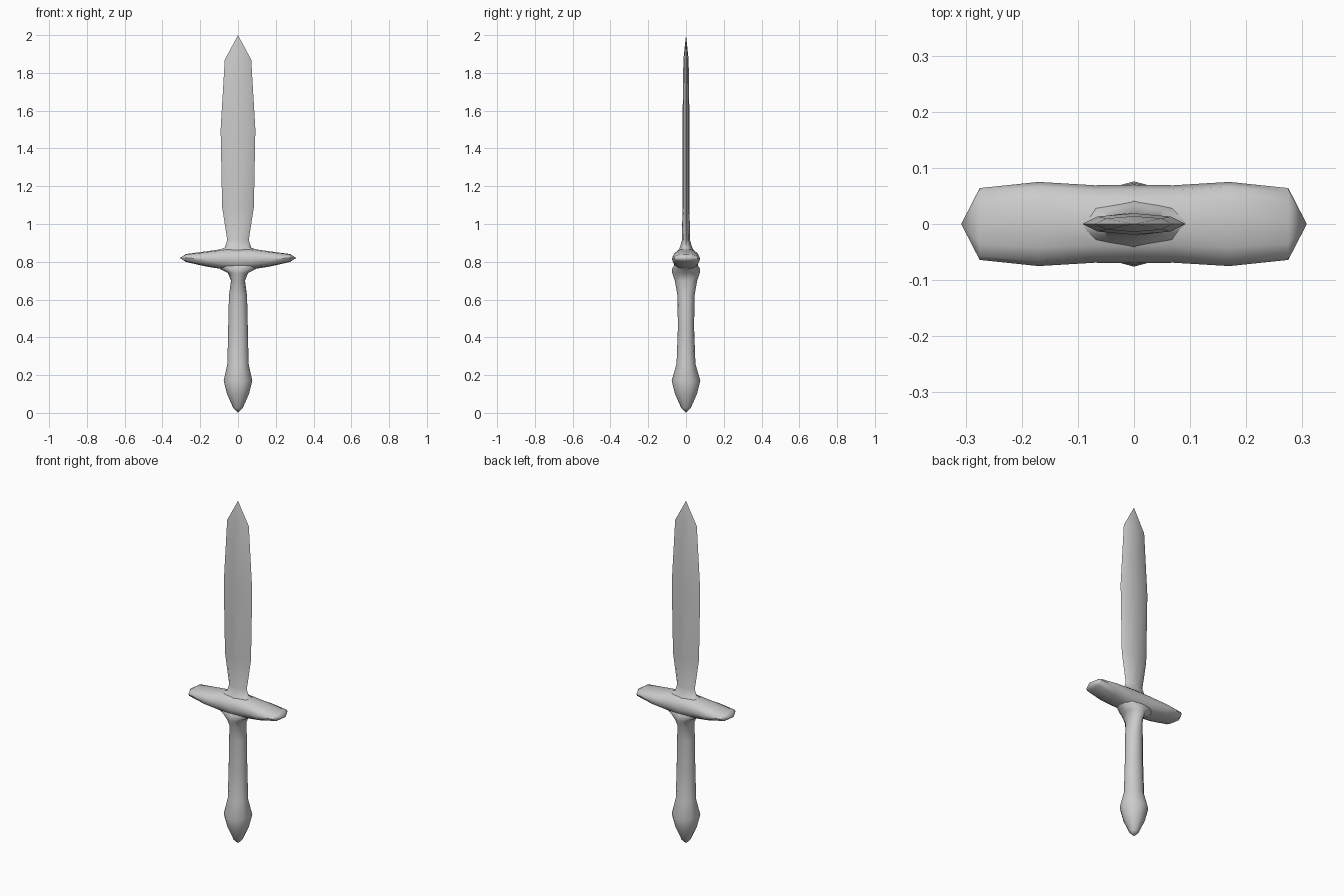
import bpy, math
from mathutils import Vector

if "Cube" in bpy.data.objects:
    bpy.data.objects.remove(bpy.data.objects["Cube"])


def loft(name, sections, sides, place, start, end, power=1.0, angle=50):
    """Skin rings of (position, half_u, half_v[, centre]) and close with points."""
    verts, faces = [], []

    def shaped(value):
        return math.copysign(abs(value) ** power, value)

    for t, hu, hv, *c in sections:
        for i in range(sides):
            a = 2 * math.pi * i / sides
            u, v = hu * shaped(math.cos(a)), hv * shaped(math.sin(a))
            verts.append(place(t, u, v + (c[0] if c else 0)))
    n = len(sections)
    for r in range(n - 1):
        for i in range(sides):
            j = (i + 1) % sides
            faces.append((r * sides + i, r * sides + j,
                          (r + 1) * sides + j, (r + 1) * sides + i))
    # End points
    verts += [start, end]
    s, e, last = n * sides, n * sides + 1, (n - 1) * sides
    for i in range(sides):
        j = (i + 1) % sides
        faces.append((s, j, i))
        faces.append((e, last + i, last + j))
    mesh = bpy.data.meshes.new(name)
    mesh.from_pydata([Vector(v) for v in verts], [], faces)
    obj = bpy.data.objects.new(name, mesh)
    bpy.context.collection.objects.link(obj)
    bpy.ops.object.select_all(action='DESELECT')
    obj.select_set(True)
    bpy.context.view_layer.objects.active = obj
    bpy.ops.object.shade_smooth_by_angle(angle=math.radians(angle))
    return obj


def upright(t, u, v):
    return (u, v, t)


def sideways(t, u, v):
    return (t, u, v)


# Grip and pommel: rounded handle flaring into the guard
loft("grip_and_pommel", [
    (0.025, 0.025, 0.025), (0.10, 0.058, 0.058), (0.17, 0.076, 0.076),
    (0.26, 0.056, 0.050), (0.45, 0.052, 0.043), (0.62, 0.048, 0.045),
    (0.70, 0.037, 0.059), (0.74, 0.053, 0.073), (0.765, 0.10, 0.073),
    (0.80, 0.14, 0.05)],
    12, upright, (0, 0, 0), (0, 0, 0.81))

# Crossguard: lofted along x, mirrored from one half
half = [(0.0, 0.070, 0.058, 0.812), (0.07, 0.069, 0.055, 0.814),
        (0.17, 0.075, 0.040, 0.815), (0.275, 0.064, 0.021, 0.82)]
guard = [(-x, hy, hz, z) for x, hy, hz, z in reversed(half[1:])] + half
loft("crossguard", guard, 12, sideways, (-0.308, 0, 0.82), (0.308, 0, 0.82),
     power=0.85)

# Blade: thin leaf section with sharp edges and a flared root
loft("blade", [
    (0.82, 0.12, 0.055), (0.855, 0.12, 0.045), (0.875, 0.07, 0.033),
    (0.915, 0.057, 0.021), (1.09, 0.084, 0.019), (1.50, 0.092, 0.019),
    (1.87, 0.070, 0.014)],
    8, upright, (0, 0, 0.81), (0, 0, 2.0))
